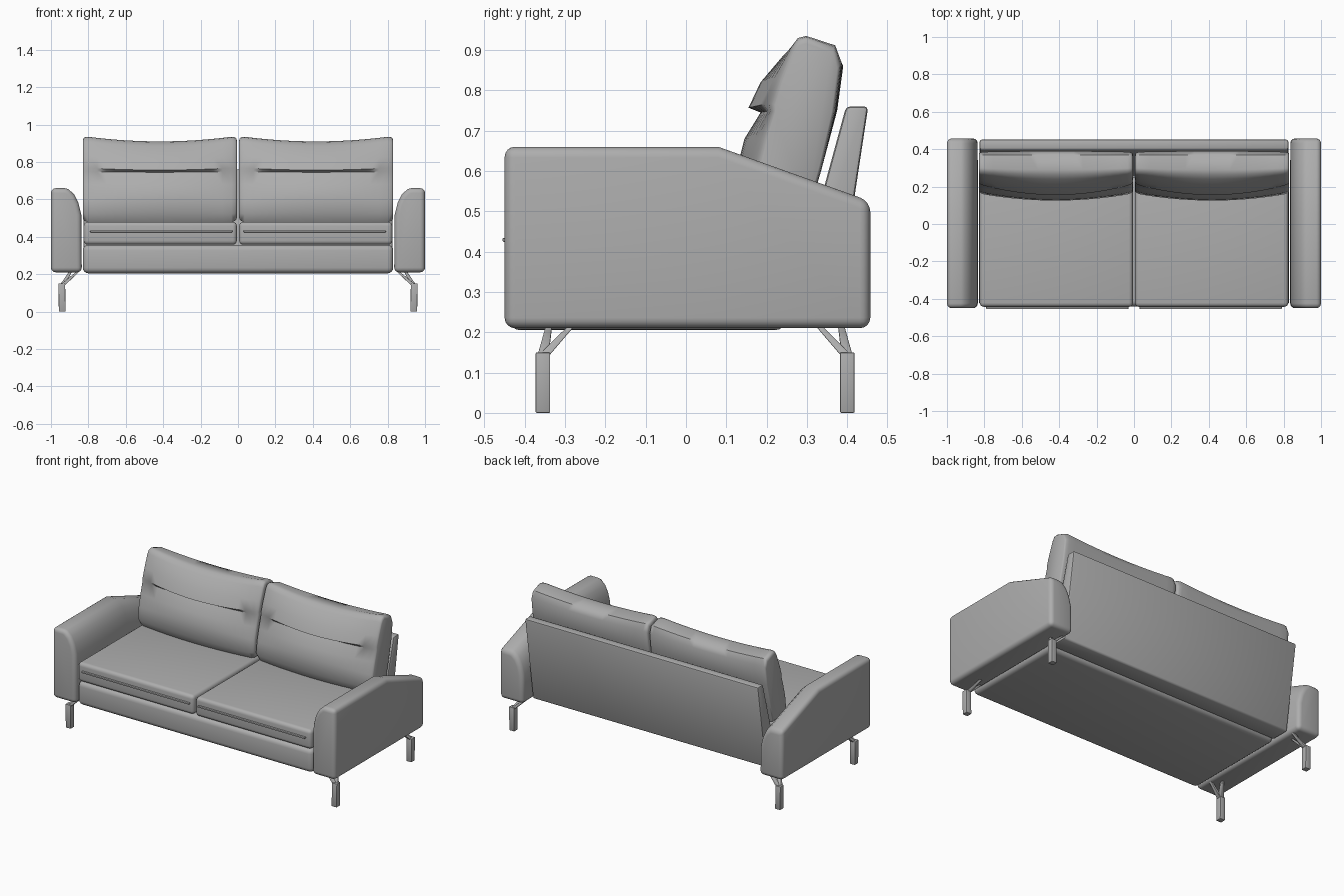
import bpy, bmesh, math
from mathutils import Vector

if "Cube" in bpy.data.objects:
    bpy.data.objects.remove(bpy.data.objects["Cube"])

grey = bpy.data.materials.new("soft grey")
grey.diffuse_color = (0.42, 0.42, 0.42, 1)
grey.use_nodes = True
grey.node_tree.nodes["Principled BSDF"].inputs["Base Color"].default_value = grey.diffuse_color


def finish(bm, name, bevel=0.0, segments=3, limit=50, smooth=40):
    """Turn a bmesh into a named, bevelled, smooth-shaded object."""
    bmesh.ops.recalc_face_normals(bm, faces=bm.faces)
    me = bpy.data.meshes.new(name)
    bm.to_mesh(me)
    bm.free()
    me.materials.append(grey)
    ob = bpy.data.objects.new(name, me)
    bpy.context.collection.objects.link(ob)
    bpy.ops.object.select_all(action='DESELECT')
    ob.select_set(True)
    bpy.context.view_layer.objects.active = ob
    if bevel:
        mod = ob.modifiers.new("bevel", 'BEVEL')
        mod.width, mod.segments = bevel, segments
        mod.limit_method, mod.angle_limit = 'ANGLE', math.radians(limit)
        bpy.ops.object.modifier_apply(modifier="bevel")
    bpy.ops.object.shade_smooth_by_angle(angle=math.radians(smooth))
    return ob


def loft(name, rings, **kw):
    """Skin a list of equal-length point rings and cap both ends."""
    bm = bmesh.new()
    loops = [[bm.verts.new(p) for p in r] for r in rings]
    n = len(loops[0])
    for a, b in zip(loops, loops[1:]):
        for i in range(n):
            j = (i + 1) % n
            bm.faces.new((a[i], a[j], b[j], b[i]))
    bm.faces.new(loops[0])
    bm.faces.new(loops[-1])
    return finish(bm, name, **kw)


def box(name, x, y, z, **kw):
    ring = lambda xx: [(xx, y[0], z[0]), (xx, y[1], z[0]), (xx, y[1], z[1]), (xx, y[0], z[1])]
    return loft(name, [ring(x[0]), ring(x[1])], **kw)


# Base under the seat
box("base", (-0.83, 0.83), (-0.44, 0.25), (0.205, 0.357), bevel=0.03, segments=4)

# Leaning back panel, thicker towards the bottom
panel = [(0.25, 0.22), (0.37, 0.22), (0.452, 0.76), (0.397, 0.76)]
loft("back_panel", [[(x, y, z) for y, z in panel] for x in (-0.825, 0.825)], bevel=0.01, segments=2)

# Back cushion profiles (y, z): at the ends and in the plump, sagging middle
END = [(.19, .48), (.165, .52), (.175, .60), (.195, .68), (.215, .75), (.215, .77), (.235, .83),
       (.265, .91), (.28, .935), (.30, .94), (.37, .915), (.385, .87), (.37, .75), (.335, .6), (.30, .48)]
MID = [(.16, .475), (.125, .53), (.13, .62), (.145, .68), (.185, .745), (.155, .757), (.185, .82),
       (.24, .885), (.265, .905), (.29, .91), (.37, .895), (.39, .86), (.375, .75), (.335, .6), (.30, .48)]


def cushion_ring(u, side):
    t = math.sin(math.pi * u) ** 0.8
    edge = min(u, 1 - u) / 0.035
    s = 1 if edge >= 1 else 0.9 + 0.1 * math.sqrt(1 - (1 - edge) ** 2)
    ring = []
    for (y0, z0), (y1, z1) in zip(END, MID):
        y, z = y0 + (y1 - y0) * t, z0 + (z1 - z0) * t
        ring.append((side * (0.006 + 0.824 * u), 0.28 + (y - 0.28) * s, 0.70 + (z - 0.70) * s))
    return ring


STATIONS = [0, .004, .012, .035] + [.035 + .93 * i / 16 for i in range(1, 16)] + [.965, .988, .996, 1]


def arm_ring(y, h, side):
    pts = [(1, .21), (.835, .21), (.838, h - .14), (.853, h - .08), (.875, h - .035), (.905, h - .006),
           (.925, h), (1, h)]
    return [(side * x, y, z) for x, z in pts]


def bar(name, a, b, ra, rb):
    """Tapered square bar between two points; r values are half widths."""
    ring = lambda p, r: [(p[0] + i * r, p[1] + j * r, p[2]) for i, j in ((-1, -1), (1, -1), (1, 1), (-1, 1))]
    return loft(name, [ring(a, ra), ring(b, rb)], bevel=0.003, segments=2)


for side, tag in ((-1, "left"), (1, "right")):
    # Armrest with rounded inner shoulder and sloping rear
    loft(tag + "_arm", [arm_ring(y, h, side) for y, h in ((-.45, .66), (.08, .66), (.457, .525))],
         bevel=0.026, segments=4)
    # Seat cushion and its front piping
    xs = sorted((side * 0.006, side * 0.825))
    box(tag + "_seat_cushion", xs, (-0.443, 0.28), (0.358, 0.48), bevel=0.022, segments=4)
    xs = sorted((side * 0.03, side * 0.79))
    box(tag + "_seat_piping", xs, (-0.455, -0.43), (0.424, 0.434), bevel=0.003, segments=2)
    # Back cushion
    loft(tag + "_back_cushion", [cushion_ring(u, side) for u in STATIONS], smooth=50)
    # Legs: upright foot with two prongs reaching inwards and along the arm
    for fy, d, end in ((-0.355, 1, "front"), (0.40, -1, "back")):
        name = f"{tag}_{end}_leg"
        bar(name + "_foot", (side * .94, fy, 0), (side * .942, fy, .15), .018, .018)
        bar(name + "_inner_prong", (side * .94, fy, .14), (side * .855, fy + d * .015, .215), .014, .008)
        bar(name + "_side_prong", (side * .94, fy, .14), (side * .895, fy + d * .07, .215), .014, .008)
